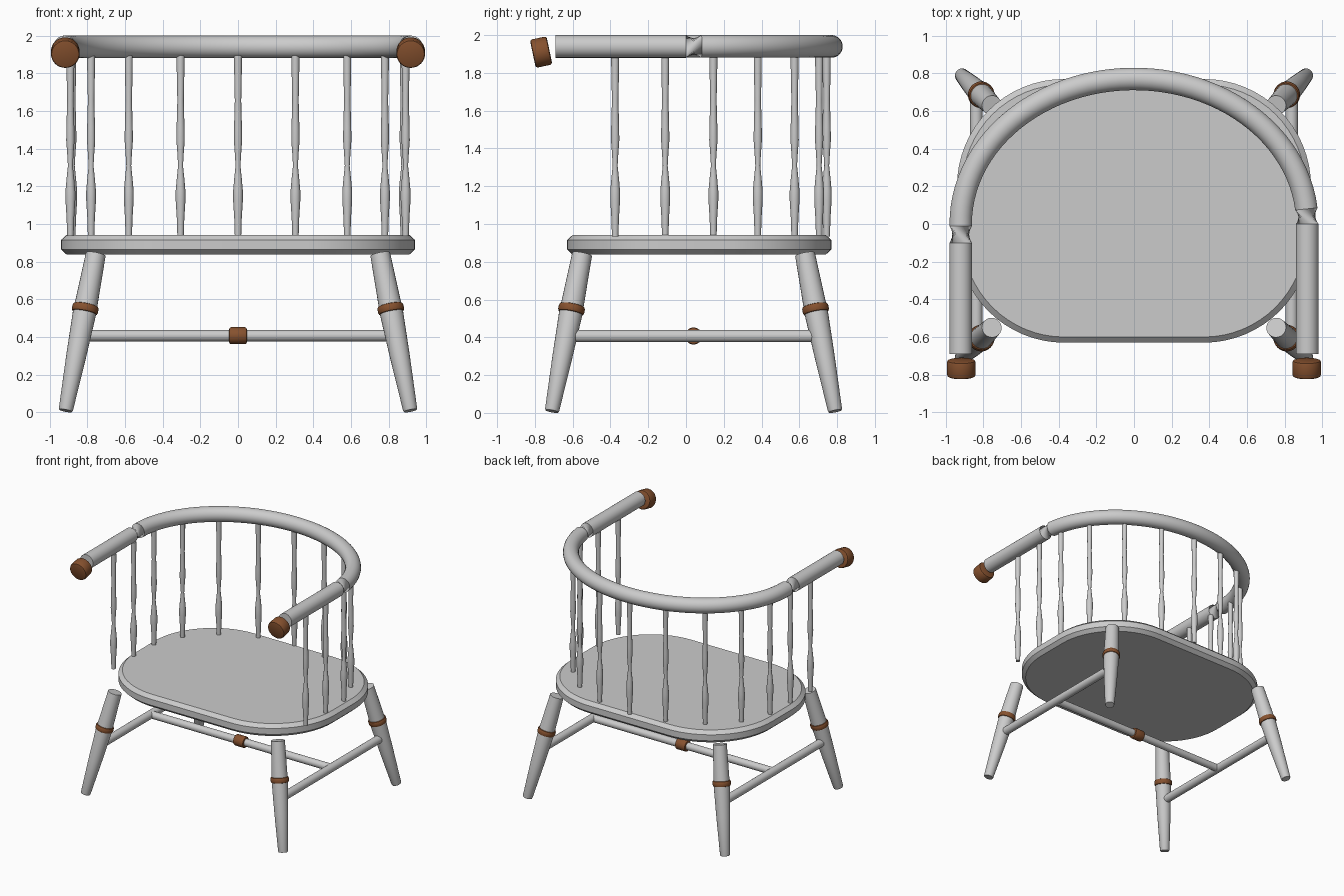
import bpy, bmesh, math
from mathutils import Vector

if "Cube" in bpy.data.objects:
    bpy.data.objects.remove(bpy.data.objects["Cube"])


def material(name, rgb):
    m = bpy.data.materials.new(name)
    m.use_nodes = True
    m.diffuse_color = (*rgb, 1)
    m.node_tree.nodes["Principled BSDF"].inputs["Base Color"].default_value = (*rgb, 1)
    return m


GREY = material("light grey", (0.6, 0.6, 0.6))
BROWN = material("brown", (0.24, 0.083, 0.028))


def loft(name, rings, mat, angle=35):
    """Skin a list of equal-length point rings and close both ends."""
    bm = bmesh.new()
    loops = [[bm.verts.new(p) for p in ring] for ring in rings]
    n = len(loops[0])
    for a, b in zip(loops, loops[1:]):
        for i in range(n):
            j = (i + 1) % n
            bm.faces.new((a[i], a[j], b[j], b[i]))
    bm.faces.new(loops[0][::-1])
    bm.faces.new(loops[-1])
    bmesh.ops.recalc_face_normals(bm, faces=bm.faces)
    mesh = bpy.data.meshes.new(name)
    bm.to_mesh(mesh)
    bm.free()
    mesh.materials.append(mat)
    ob = bpy.data.objects.new(name, mesh)
    bpy.context.collection.objects.link(ob)
    bpy.ops.object.select_all(action="DESELECT")
    ob.select_set(True)
    bpy.context.view_layer.objects.active = ob
    bpy.ops.object.shade_smooth_by_angle(angle=math.radians(angle))
    return ob


def circle(centre, u, v, r, n, roll=0):
    return [centre + r * (math.cos(a) * u + math.sin(a) * v)
            for a in (roll + math.tau * i / n for i in range(n))]


def turned(name, start, end, profile, mat, n=24):
    """Turned part between two points; profile holds (fraction, radius)."""
    start, end = Vector(start), Vector(end)
    axis = (end - start).normalized()
    u = axis.orthogonal().normalized()
    v = axis.cross(u)
    return loft(name, [circle(start.lerp(end, t), u, v, r, n) for t, r in profile], mat)


def collar(name, centre, axis, length, r, bevel):
    """Short brown cylinder with eased edges."""
    centre, half = Vector(centre), Vector(axis).normalized() * length / 2
    e = bevel / length
    profile = [(0, r - bevel), (e * 0.3, r - bevel * 0.3), (e, r),
               (1 - e, r), (1 - e * 0.3, r - bevel * 0.3), (1, r - bevel)]
    return turned(name, centre - half, centre + half, profile, BROWN, 32)


# Seat: rounded rectangle with chamfered edges
def seat_ring(z, inset, steps=16):
    r, hx, hy, cy = 0.57, 0.94, 0.70, 0.07
    pts = []
    for k, (sx, sy) in enumerate([(1, 1), (-1, 1), (-1, -1), (1, -1)]):
        for i in range(steps + 1):
            a = math.pi / 2 * (k + i / steps)
            pts.append((sx * (hx - r) + (r - inset) * math.cos(a),
                        cy + sy * (hy - r) + (r - inset) * math.sin(a), z))
    return pts


loft("seat", [seat_ring(0.838, 0.03), seat_ring(0.865, 0),
              seat_ring(0.915, 0), seat_ring(0.942, 0.03)], GREY, 25)

# Arm and back rail: bent tube with a short twist where each arm starts
RX, RY, RZ, RR = 0.92, 0.77, 1.94, 0.06
path = [(-RX, -0.69, 0), (-RX, -0.1, 0), (-RX, -0.01, 1.7)]
first, last = math.pi - 0.06, math.asin(0.08 / RY)
for i in range(49):
    a = first + (last - first) * i / 48
    path.append((RX * math.cos(a), RY * math.sin(a), 1.7))
path += [(RX, 0, 3.4), (RX, -0.69, 3.4)]
up = Vector((0, 0, 1))
rings = []
for i, (x, y, roll) in enumerate(path):
    before, after = path[max(i - 1, 0)], path[min(i + 1, len(path) - 1)]
    tangent = Vector((after[0] - before[0], after[1] - before[1], 0)).normalized()
    rings.append(circle(Vector((x, y, RZ)), tangent.cross(up), up, RR, 24, roll))
loft("arm_rail", rings, GREY)

# Spindles under the rail
SPINDLE = [(0, 0.017), (0.1, 0.02), (0.2, 0.026), (0.25, 0.026), (0.32, 0.02), (0.39, 0.013),
           (0.46, 0.017), (0.53, 0.022), (0.6, 0.021), (0.75, 0.017), (0.95, 0.021), (1, 0.021)]
SPOTS = [(0, 0.745), (0.305, 0.705), (0.58, 0.575), (0.78, 0.38),
         (0.88, 0.145), (0.89, -0.11), (0.89, -0.375)]

# Legs: (fraction from foot, radius)
LEG = [(0, 0.035), (0.01, 0.038), (0.35, 0.053), (0.62, 0.062), (0.66, 0.061), (1, 0.053)]

for side, s in (("left", 1), ("right", -1)):
    for k, (x, y) in enumerate(SPOTS):
        if x or s > 0:
            turned(f"{side}_spindle_{k}", (s * x, y, 0.935), (s * x, y, 1.895), SPINDLE, GREY, 16)

    # Brown caps on the arm ends, tipped forward
    collar(f"{side}_arm_cap", (s * 0.917, -0.767, 1.91), (0, -1, -0.21), 0.09, 0.076, 0.012)

    for end, top_y, foot_y in (("front", -0.55, -0.71), ("back", 0.63, 0.79)):
        foot, top = Vector((s * 0.915, foot_y, 0.009)), Vector((s * 0.755, top_y, 0.84))
        turned(f"{end}_{side}_leg", foot, top, LEG, GREY)
        collar(f"{end}_{side}_leg_ring", foot.lerp(top, 0.65), top - foot, 0.045, 0.07, 0.012)

    # Side stretcher joining front and back legs
    turned(f"{side}_stretcher", (s * 0.837, -0.635, 0.407), (s * 0.837, 0.715, 0.407),
           [(0, 0.033), (1, 0.033)], GREY)

# Cross stretcher with its centre sleeve
turned("cross_stretcher", (-0.837, 0.04, 0.407), (0.837, 0.04, 0.407), [(0, 0.03), (1, 0.03)], GREY)
collar("stretcher_sleeve", (0, 0.04, 0.407), (1, 0, 0), 0.094, 0.045, 0.01)
